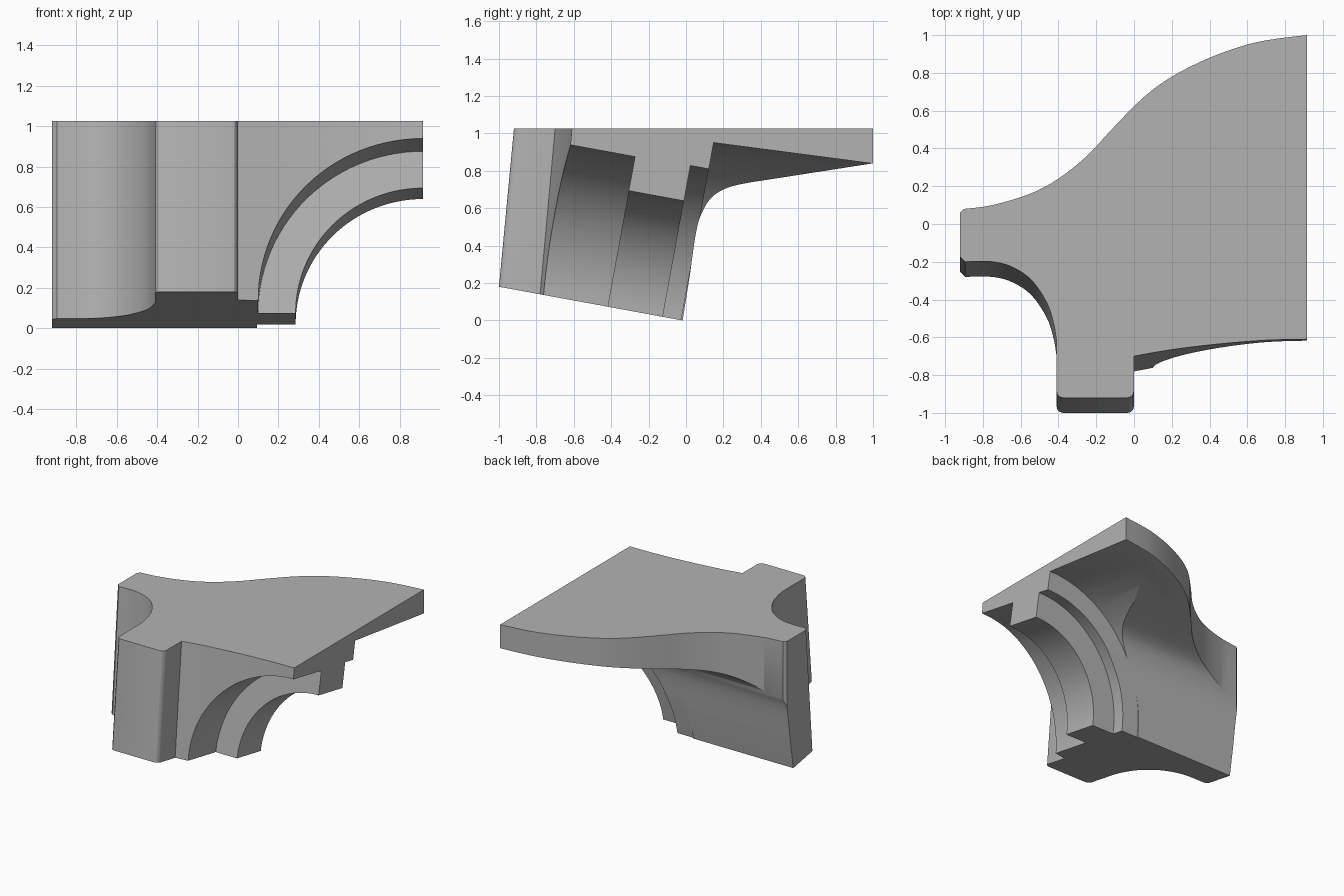
import bpy, bmesh, math

if "Cube" in bpy.data.objects:
    bpy.data.objects.remove(bpy.data.objects["Cube"])

TILT = math.radians(10.4)
CA, SA = math.cos(TILT), math.sin(TILT)
TOP = 1.025

stone = bpy.data.materials.new("grey stone")
stone.diffuse_color = (0.45, 0.45, 0.45, 1)
stone.use_nodes = True
stone.node_tree.nodes["Principled BSDF"].inputs["Base Color"].default_value = stone.diffuse_color


def tilted(x, s, t):
    """Point in the leaning frame: s runs back along the foot, t up the shaft."""
    return (x, -1 + s * CA + t * SA, 0.18 - s * SA + t * CA)


def loft(name, ring_a, ring_b):
    """Closed solid between two rings with equal point counts."""
    bm = bmesh.new()
    a = [bm.verts.new(p) for p in ring_a]
    b = [bm.verts.new(p) for p in ring_b]
    n = len(a)
    bm.faces.new(a)
    bm.faces.new(b[::-1])
    for i in range(n):
        j = (i + 1) % n
        bm.faces.new((a[j], a[i], b[i], b[j]))
    bmesh.ops.recalc_face_normals(bm, faces=bm.faces)
    me = bpy.data.meshes.new(name)
    bm.to_mesh(me)
    bm.free()
    ob = bpy.data.objects.new(name, me)
    bpy.context.collection.objects.link(ob)
    me.materials.append(stone)
    return ob


def spline(pts, steps=4):
    """Smooth curve through the points."""
    out = []
    for i in range(len(pts) - 1):
        p0, p1 = pts[max(i - 1, 0)], pts[i]
        p2, p3 = pts[i + 1], pts[min(i + 2, len(pts) - 1)]
        for k in range(steps):
            u = k / steps
            out.append(tuple(0.5 * (2 * b + (c - a) * u + (2 * a - 5 * b + 4 * c - d) * u ** 2
                                    + (3 * b - a - 3 * c + d) * u ** 3)
                             for a, b, c, d in zip(p0, p1, p2, p3)))
    return out + [pts[-1]]


def corner(cx, cy, r, start):
    """Quarter-round corner, clockwise from the start angle."""
    return [(cx + r * math.cos(math.radians(start - 30 * k)),
             cy + r * math.sin(math.radians(start - 30 * k))) for k in range(4)]


# plan outline, clockwise from the back of the left arm
back = spline([(-0.9, 0.08), (-0.75, 0.1), (-0.55, 0.16), (-0.4, 0.24), (-0.25, 0.36),
               (-0.1, 0.52), (0.05, 0.67), (0.2, 0.78), (0.4, 0.88), (0.6, 0.95),
               (0.75, 0.98), (0.915, 1.0)])
front = spline([(0.915, -0.61), (0.7, -0.615), (0.45, -0.635), (0.2, -0.665), (0.0, -0.7)])
tongue = corner(-0.035, -0.885, 0.035, 0) + corner(-0.375, -0.885, 0.035, 270)
hollow = spline([(-0.41, -0.62), (-0.425, -0.53), (-0.46, -0.42), (-0.54, -0.3),
                 (-0.64, -0.23), (-0.75, -0.2), (-0.895, -0.2)])
outline = back + front + tongue + hollow + [(-0.92, -0.175), (-0.92, 0.06)]

# body: front faces lean outward toward the sloping foot
lower = []
for x, y in outline:
    yb = y - 0.08 if y < -0.1 else y
    lower.append((x, yb, 0.18 - (yb + 1) * math.tan(TILT)))
body = loft("vault_springer", [(x, y, TOP) for x, y in outline], lower)


def arch_cutter(name, s0, s1, r0, r1):
    """Quarter-arch void between two depths."""
    def ring(s, r):
        arc = [(0.915 - r * math.cos(math.pi / 2 * k / 28), r * math.sin(math.pi / 2 * k / 28))
               for k in range(29)]
        pts = [(0.915 - r, -0.5)] + arc + [(1.3, r), (1.3, -0.5)]
        return [tilted(x, s, t) for x, t in pts]
    return loft(name, ring(s0, r0), ring(s1, r1))


# back wall curving out into the underside of the slab
cove = [(-0.105, -0.5), (-0.018, 0)] + spline(
    [(0.022, 0.25), (0.05, 0.45), (0.078, 0.56), (0.13, 0.65), (0.2, 0.7), (0.3, 0.73), (0.5, 0.762),
     (1.0, 0.84)]) + [(1.4, 0.9), (1.4, -0.5)]

cutters = [
    arch_cutter("rib_arch_cutter", -0.2, 1.3, 0.63, 0.63),
    arch_cutter("front_step_cutter", -0.2, 0.59, 0.815, 0.815),
    arch_cutter("back_step_cutter", 0.89, 1.3, 0.822, 0.822),
    loft("cove_cutter", [(-1.5, y, z) for y, z in cove], [(1.5, y, z) for y, z in cove]),
    arch_cutter("vault_cutter", 0.99, 2.1, 0.965, 1.022),
]

bpy.context.view_layer.objects.active = body
for c in cutters:
    c.hide_render = True
    m = body.modifiers.new(c.name, 'BOOLEAN')
    m.operation = 'DIFFERENCE'
    m.solver = 'EXACT'
    m.object = c
    bpy.ops.object.modifier_apply(modifier=m.name)
for c in cutters:
    bpy.data.objects.remove(c, do_unlink=True)

body.select_set(True)
bpy.ops.object.shade_smooth_by_angle(angle=math.radians(30))
